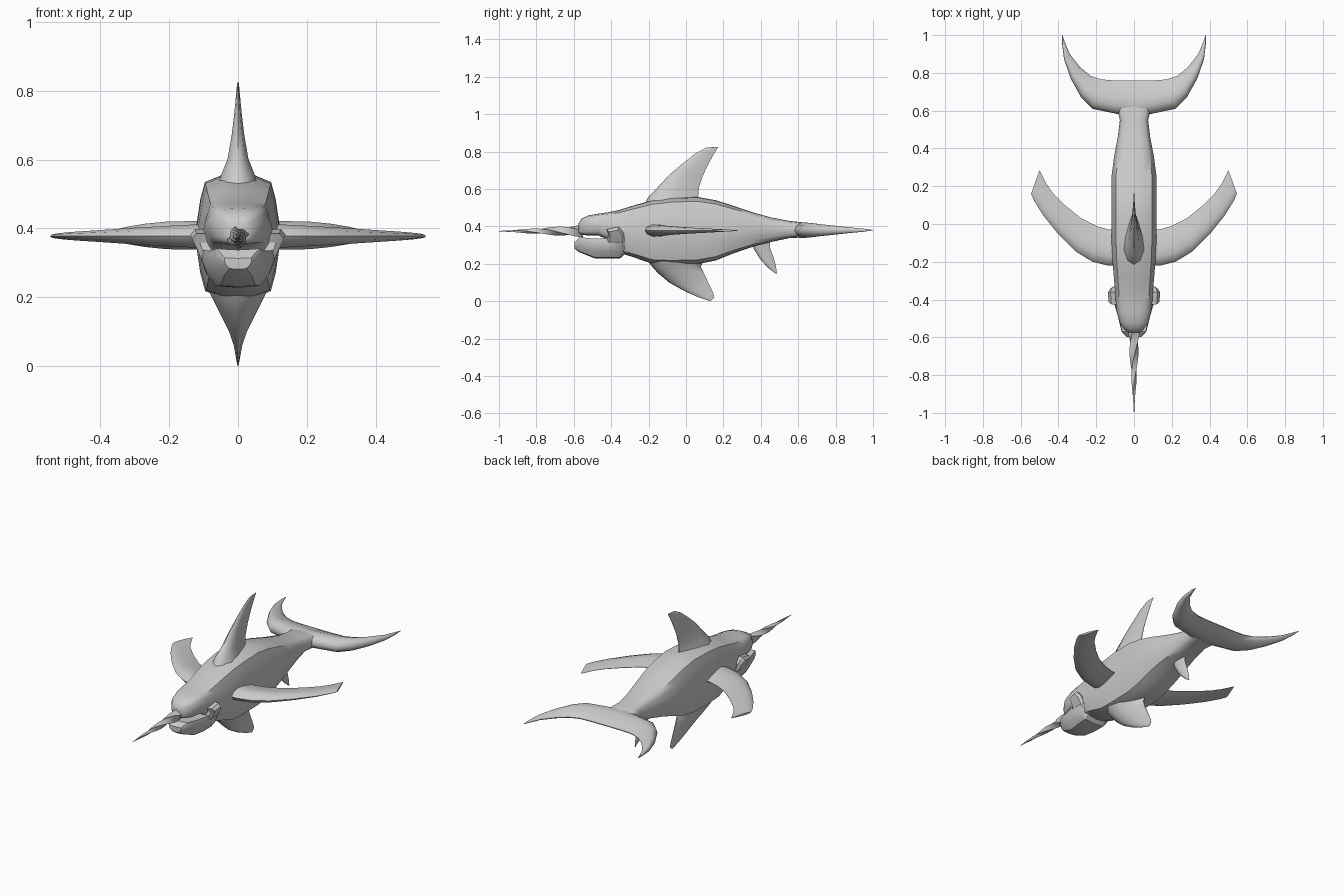
import bpy, bmesh, math


def loft(name, rings, angle=40):
    """Skin a list of equal-length closed rings and cap both ends."""
    bm = bmesh.new()
    vs = [[bm.verts.new(p) for p in ring] for ring in rings]
    n = len(vs[0])
    for a, b in zip(vs, vs[1:]):
        for i in range(n):
            j = (i + 1) % n
            bm.faces.new((a[i], a[j], b[j], b[i]))
    bm.faces.new(vs[0])
    bm.faces.new(vs[-1][::-1])
    bmesh.ops.recalc_face_normals(bm, faces=bm.faces[:])
    me = bpy.data.meshes.new(name)
    bm.to_mesh(me)
    bm.free()
    for p in me.polygons:
        p.use_smooth = True
    me.set_sharp_from_angle(angle=math.radians(angle))
    ob = bpy.data.objects.new(name, me)
    bpy.context.collection.objects.link(ob)
    return ob


FOIL = [(0, 0), (.07, .6), (.25, 1), (.5, .9), (.8, .45), (1, .06)]


def foil_rings(sections, place):
    """Sections are (lead_u, lead_v, trail_u, trail_v, half_thickness)."""
    rings = []
    for lu, lv, tu, tv, h in sections:
        pts = FOIL + [(t, -w) for t, w in FOIL[:0:-1]]
        rings.append([place(lu + (tu - lu) * t, lv + (tv - lv) * t, w * h)
                      for t, w in pts])
    return rings


def section(y, w, top, bot, half):
    c, h = (top + bot) / 2, (top - bot) / 2
    full = half + [(-x, z) for x, z in half[::-1] if x > 0]
    return [(x * w, y, c + z * h) for x, z in full]


# Body: boxy rounded cross-section lofted from nose to tail stem
HULL = [(0, 1), (.4, .98), (.8, .87), (.91, .6), (1, .2), (1, -.2),
        (.91, -.6), (.8, -.87), (.4, -.97), (0, -1)]
BODY = [(-.575, .025, .415, .365), (-.56, .05, .44, .355), (-.525, .075, .458, .352),
        (-.47, .09, .468, .352), (-.42, .096, .475, .33), (-.36, .10, .487, .26),
        (-.28, .107, .512, .235), (-.18, .115, .54, .20), (-.08, .119, .553, .195),
        (.06, .12, .558, .198), (.16, .12, .54, .218), (.26, .118, .508, .258),
        (.36, .105, .474, .292), (.46, .086, .447, .318), (.55, .075, .43, .337),
        (.62, .09, .422, .341), (.70, .08, .40, .36)]
loft("body", [section(*b, HULL) for b in BODY], 50)

# Tail fluke: crescent lofted from tip to tip
FLUKE = [(0, .56, 0, .76, .042), (.1, .585, .1, .76, .042), (.22, .61, .17, .765, .04),
         (.28, .67, .23, .785, .034), (.335, .77, .285, .83, .025),
         (.37, .87, .34, .90, .015), (.38, .95, .365, .96, .008), (.381, 1, .379, 1, .001)]
left = foil_rings(FLUKE[:0:-1], lambda u, v, w: (-u, v, .38 + w))
right = foil_rings(FLUKE, lambda u, v, w: (u, v, .38 + w))
loft("tail_fluke", left + right, 60)

# Side flippers
FLIPPER = [(.08, -.22, .08, -.02, .034), (.14, -.22, .13, -.03, .033),
           (.22, -.20, .2, -.01, .029), (.31, -.145, .28, .03, .024),
           (.40, -.055, .36, .095, .018), (.48, .045, .43, .165, .013),
           (.53, .125, .465, .215, .009), (.545, .16, .50, .285, .006)]
for side, s in (("left", -1), ("right", 1)):
    loft(side + "_flipper", foil_rings(FLIPPER, lambda u, v, w: (s * u, v, .378 + w)), 60)

# Fins on the centre line, drawn in the side plane
DORSAL = [(-.22, .52, .09, .52, .06), (-.20, .56, .065, .56, .047), (-.16, .60, .07, .61, .03),
          (-.09, .675, .09, .67, .018), (-.02, .735, .113, .72, .011),
          (.05, .79, .137, .765, .006), (.11, .822, .157, .80, .003), (.165, .825, .173, .825, .001)]
BELLY = [(-.21, .23, .10, .23, .09), (-.19, .195, .08, .185, .072), (-.15, .15, .098, .145, .05),
         (-.09, .10, .117, .105, .026), (-.01, .055, .133, .072, .012),
         (.07, .02, .147, .04, .006), (.13, 0, .152, .02, .002)]
REAR = [(.35, .315, .45, .33, .022), (.365, .275, .448, .29, .018), (.40, .22, .468, .235, .013),
        (.44, .178, .48, .19, .008), (.483, .146, .486, .155, .002)]
for name, data in (("dorsal_fin", DORSAL), ("belly_fin", BELLY), ("rear_fin", REAR)):
    loft(name, foil_rings(data, lambda u, v, w: (w, u, v)), 60)

# Horn: twisted four-sided spike
horn = []
for i in range(13):
    t = i / 12
    r = .033 * (1 - t) + .001
    a0 = t * math.pi * 1.5
    horn.append([(r * math.cos(a0 + k * math.pi / 2), -.55 - .45 * t,
                  .375 + r * math.sin(a0 + k * math.pi / 2)) for k in range(4)])
loft("horn", horn, 30)

# Lower jaw
JAW_HULL = [(0, .9), (.6, .95), (.95, 1), (1, .5), (.85, -.3), (.6, -.9), (0, -1)]
JAW = [(-.597, .04, .315, .282), (-.57, .065, .342, .262), (-.49, .085, .335, .23),
       (-.42, .105, .337, .228), (-.35, .108, .34, .23), (-.325, .10, .33, .255)]
loft("lower_jaw", [section(*j, JAW_HULL) for j in JAW], 30)

# Cheek hinges rising from the jaw
CHEEK = [(-.425, .385), (-.36, .398), (-.333, .365), (-.324, .285),
         (-.35, .25), (-.425, .30), (-.415, .36)]
for side, s in (("left", -1), ("right", 1)):
    rings = []
    for off, k in ((-.05, 1), (-.012, 1), (.002, .75)):
        rings.append([(s * (.114 + .36 * (z - .335) + off),
                       -.375 + (y + .375) * k, .33 + (z - .33) * k) for y, z in CHEEK])
    loft(side + "_cheek", rings, 30)
